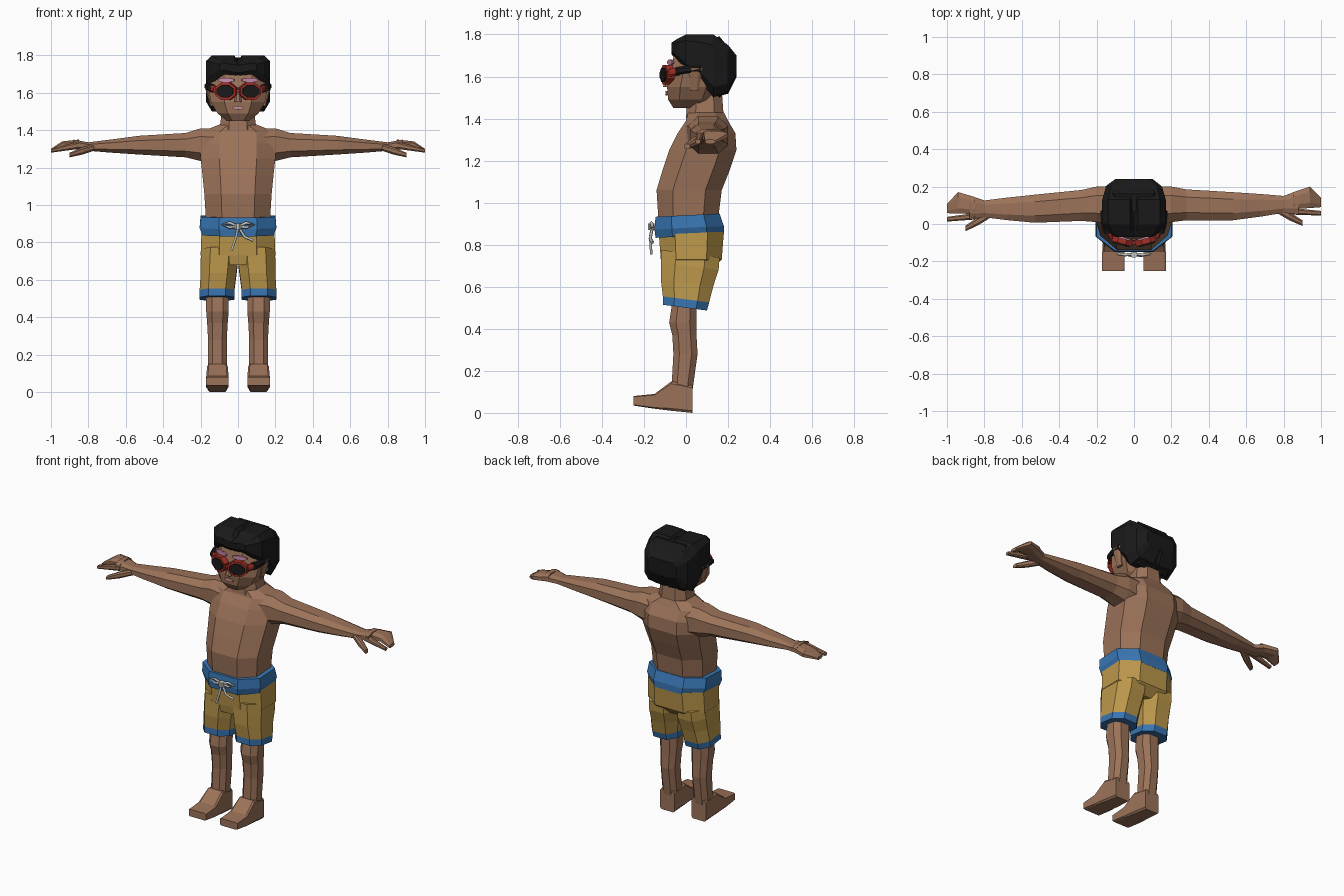
import bpy, bmesh
from mathutils import Matrix

default_cube = bpy.data.objects.get("Cube")
if default_cube:
    bpy.data.objects.remove(default_cube)


def material(name, red, green, blue):
    mat = bpy.data.materials.new(name)
    mat.use_nodes = True
    mat.diffuse_color = (red, green, blue, 1)
    shader = next(n for n in mat.node_tree.nodes if n.type == 'BSDF_PRINCIPLED')
    shader.inputs["Base Color"].default_value = mat.diffuse_color
    return mat


SKIN = material("skin", .33, .17, .1)
GOLD = material("gold cloth", .5, .31, .07)
BLUE = material("blue cloth", .04, .18, .45)
BLACK = material("black", .01, .01, .01)
RED = material("red frame", .36, .03, .02)
PINK = material("pink brow", .62, .28, .45)
LIP = material("lip", .55, .27, .27)
CORD = material("grey cord", .55, .55, .53)


def finish(name, bm, materials):
    bmesh.ops.recalc_face_normals(bm, faces=bm.faces)
    mesh = bpy.data.meshes.new(name)
    bm.to_mesh(mesh)
    bm.free()
    for mat in materials:
        mesh.materials.append(mat)
    obj = bpy.data.objects.new(name, mesh)
    bpy.context.collection.objects.link(obj)


def octagon(left, right, low, high, cut):
    """Rectangle with cut corners."""
    a, b = (right - left) * cut, (high - low) * cut
    return [(left + a, low), (right - a, low), (right, low + b), (right, high - b),
            (right - a, high), (left + a, high), (left, high - b), (left, low + b)]


def loft(name, axis, sections, materials, cut=.25, tilt=0, warp=None):
    """Skin octagons (position, left, right, low, high) stacked along an axis.

    A second material, if given, colours the first band of faces.
    """
    bm = bmesh.new()
    rings = []
    for pos, *box in sections:
        ring = []
        for a, b in octagon(*box, cut):
            co = {'x': (pos, a, b), 'y': (a, pos, b), 'z': (a, b, pos - tilt * b)}[axis]
            ring.append(bm.verts.new(warp(co) if warp else co))
        rings.append(ring)
    for lower, upper in zip(rings, rings[1:]):
        for j in range(len(lower)):
            face = bm.faces.new((lower[j - 1], lower[j], upper[j], upper[j - 1]))
            if lower is rings[0]:
                face.material_index = len(materials) - 1
    bm.faces.new(rings[0]).material_index = len(materials) - 1
    bm.faces.new(rings[-1])
    finish(name, bm, materials)


def body_loft(name, axis, rows, materials, **options):
    """Loft of left-right symmetric sections (position, half width, low, high)."""
    sections = [(pos, -half, half, low, high) for pos, half, low, high in rows]
    loft(name, axis, sections, materials, **options)


def plate(name, outline, depth, mat, place):
    """Polygon drawn in x and z, thickened in y and placed by a matrix."""
    bm = bmesh.new()
    face = bm.faces.new([bm.verts.new((x, 0, z)) for x, z in outline])
    extruded = bmesh.ops.extrude_face_region(bm, geom=[face])["geom"]
    moved = [v for v in extruded if isinstance(v, bmesh.types.BMVert)]
    bmesh.ops.translate(bm, verts=moved, vec=(0, depth, 0))
    bmesh.ops.transform(bm, matrix=place, verts=bm.verts)
    finish(name, bm, [mat])


def cord(name, points):
    curve = bpy.data.curves.new(name, 'CURVE')
    curve.dimensions = '3D'
    curve.bevel_depth = .008
    curve.bevel_resolution = 0
    curve.use_fill_caps = True
    spline = curve.splines.new('POLY')
    spline.points.add(len(points) - 1)
    for point, co in zip(spline.points, points):
        point.co = (*co, 1)
    curve.materials.append(CORD)
    obj = bpy.data.objects.new(name, curve)
    bpy.context.collection.objects.link(obj)


# Torso and neck
body_loft("torso", 'z', [
    (.9, .17, -.13, .15), (1.06, .18, -.14, .17), (1.16, .19, -.11, .21),
    (1.25, .2, -.08, .24), (1.33, .2, -.04, .235), (1.39, .2, 0, .2),
    (1.43, .1, .01, .18)], [SKIN])
body_loft("neck", 'z', [(1.4, .1, 0, .18), (1.54, .08, .01, .17)], [SKIN])

# Head, nose and lips
body_loft("head", 'z', [
    (1.45, .06, -.06, .08), (1.49, .11, -.085, .13), (1.55, .145, -.09, .16),
    (1.61, .155, -.08, .18), (1.69, .15, -.06, .2), (1.75, .12, -.04, .18)], [SKIN])
body_loft("nose", 'z', [(1.55, .02, -.11, -.07), (1.61, .01, -.09, -.06)], [SKIN])
plate("lips", octagon(-.03, .03, -.01, .01, .3), .009, LIP,
      Matrix.Translation((0, -.097, 1.52)))

# Back of the hair, closing the parting between the two halves
body_loft("back_hair", 'y', [
    (.06, .12, 1.56, 1.78), (.16, .13, 1.5, 1.79), (.2, .12, 1.53, 1.74),
    (.24, .09, 1.61, 1.7)], [BLACK], cut=.1)

# Hips and waistband
body_loft("shorts_seat", 'z', [
    (.68, .15, -.11, .12), (.73, .2, -.12, .17), (.86, .195, -.13, .18)], [GOLD])
body_loft("waistband", 'z', [
    (.84, .19, -.145, .18), (.88, .205, -.15, .18), (.94, .2, -.145, .16)],
    [BLUE], tilt=-.05)

for sign, side in ((1, "left"), (-1, "right")):
    def flip(co):
        return sign * co[0], co[1], co[2]

    def swing(co):
        # The right arm reaches slightly further forward
        reach = .04 * max(0, co[0] - .2) if sign < 0 else 0
        return sign * co[0], co[1] - reach, co[2]

    def parting(co):
        # The hair dips along the centre line
        return sign * co[0], co[1], co[2] - (.012 if co[0] < .02 else 0)

    # Half of the hair
    loft(side + "_hair", 'y', [
        (-.07, -.01, .1, 1.72, 1.76), (-.04, -.01, .14, 1.68, 1.78),
        (0, -.01, .17, 1.63, 1.8), (.06, -.01, .17, 1.59, 1.8),
        (.13, -.01, .17, 1.5, 1.8), (.2, -.01, .15, 1.53, 1.75),
        (.24, -.01, .1, 1.61, 1.7)], [BLACK], cut=.17, warp=parting)

    # Shorts leg with a hem band
    loft(side + "_shorts_leg", 'z', [
        (.5, .02, .205, -.11, .1), (.54, .02, .205, -.11, .11),
        (.62, .01, .2, -.12, .13), (.7, 0, .2, -.12, .155), (.76, 0, .195, -.12, .16)],
        [GOLD, BLUE], tilt=.13, warp=flip)

    # Bare leg and foot
    loft(side + "_leg", 'z', [
        (.1, .06, .16, -.07, .03), (.28, .06, .16, -.06, .055),
        (.37, .055, .165, -.065, .05), (.43, .05, .17, -.08, .05),
        (.56, .05, .17, -.06, .05)], [SKIN], warp=flip)
    loft(side + "_foot", 'y', [
        (.03, .06, .16, 0, .13), (-.07, .055, .165, .01, .15),
        (-.15, .05, .17, .02, .09), (-.25, .05, .17, .035, .08)],
        [SKIN], cut=.08, warp=flip)

    # Arm, fingers and thumb
    loft(side + "_arm", 'x', [
        (.12, 0, .2, 1.22, 1.41), (.2, .01, .2, 1.235, 1.41), (.28, .02, .185, 1.255, 1.385),
        (.53, .02, .17, 1.27, 1.37), (.68, .04, .16, 1.28, 1.35),
        (.8, .06, .15, 1.29, 1.335), (.88, .05, .18, 1.3, 1.35)], [SKIN], warp=swing)
    loft(side + "_fingers", 'x', [
        (.85, .08, .17, 1.3, 1.35), (.94, .085, .2, 1.3, 1.34),
        (1, .09, .14, 1.28, 1.3)], [SKIN], warp=swing)
    loft(side + "_index_finger", 'x', [
        (.85, .05, .085, 1.3, 1.34), (1, .045, .07, 1.28, 1.3)], [SKIN], warp=swing)
    loft(side + "_thumb", 'x', [
        (.77, .055, .1, 1.29, 1.325), (.83, .02, .065, 1.27, 1.31),
        (.9, -.01, .02, 1.255, 1.28)], [SKIN], warp=swing)

    # Ear
    loft(side + "_ear", 'z', [
        (1.53, .13, .15, .02, .06), (1.64, .14, .18, .01, .08)], [SKIN], warp=flip)

    # Glasses: frame, lens, hinge and temple arm
    turned = Matrix.Rotation(sign * .28, 4, 'Z')
    place = Matrix.Translation((sign * .068, -.105, 1.608)) @ turned
    plate(side + "_glasses_frame", octagon(-.058, .058, -.046, .046, .3), .035, RED, place)
    plate(side + "_lens", octagon(-.046, .046, -.033, .033, .3), .009, BLACK,
          place @ Matrix.Translation((0, -.008, 0)))
    loft(side + "_glasses_hinge", 'y', [
        (-.08, .11, .13, 1.6, 1.635), (-.03, .12, .16, 1.605, 1.645)], [RED], warp=flip)
    loft(side + "_glasses_arm", 'y', [
        (-.05, .12, .16, 1.605, 1.645), (0, .14, .175, 1.615, 1.65),
        (.07, .15, .18, 1.62, 1.65)], [BLACK], warp=flip)

    # Eyebrow
    plate(side + "_eyebrow", octagon(-.045, .045, -.012, .012, .3), .009, PINK,
          Matrix.Translation((sign * .065, -.078, 1.668)) @ turned)

    # Bow loop of the drawstring
    knot = (0, -.16, .885)
    cord(side + "_bow_loop", [knot, (sign * .045, -.165, .905), (sign * .085, -.16, .895),
                              (sign * .045, -.165, .88), knot])

# Bridge of the glasses
body_loft("glasses_bridge", 'z', [(1.6, .02, -.11, -.085), (1.62, .02, -.11, -.085)], [RED])

# Drawstring knot and tails
body_loft("cord_knot", 'z', [(.87, .015, -.18, -.15), (.9, .015, -.18, -.15)], [CORD])
cord("long_cord_tail", [knot, (-.01, -.17, .83), (-.035, -.165, .755)])
cord("short_cord_tail", [knot, (.035, -.17, .83), (.08, -.16, .81)])
